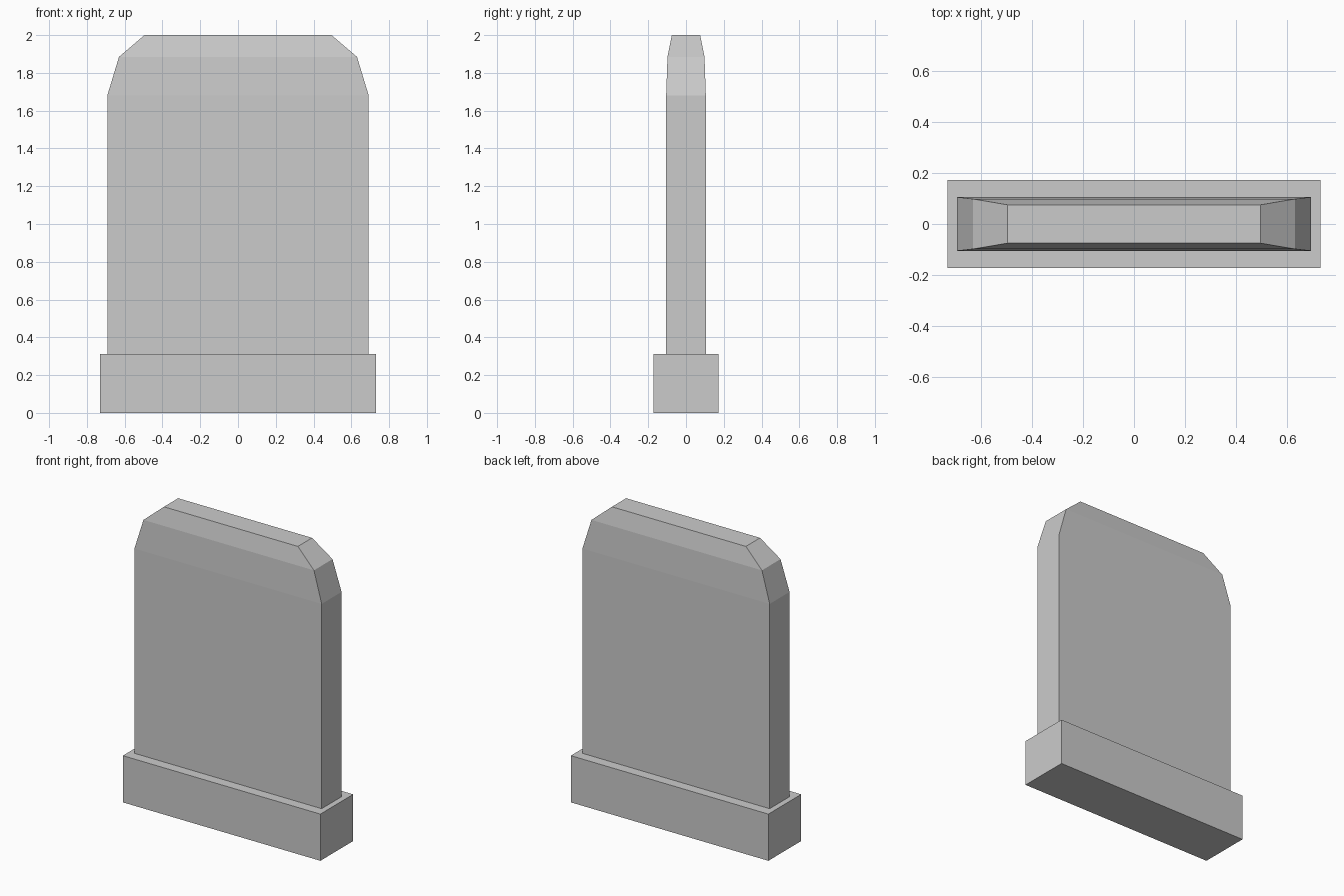
import bpy
import bmesh

cube = bpy.data.objects.get("Cube")
if cube:
    bpy.data.objects.remove(cube, do_unlink=True)

# Stone colour
stone = bpy.data.materials.new("grey stone")
stone.use_nodes = True
colour = (0.6, 0.6, 0.6, 1)
stone.diffuse_color = colour
stone.node_tree.nodes["Principled BSDF"].inputs["Base Color"].default_value = colour


def stacked_block(name, levels):
    """Closed solid through rectangles given as (half width, half depth, height)."""
    bm = bmesh.new()
    rings = [[bm.verts.new((sx * w, sy * d, z))
              for sx, sy in ((-1, -1), (1, -1), (1, 1), (-1, 1))]
             for w, d, z in levels]
    for low, high in zip(rings, rings[1:]):
        for i in range(4):
            j = (i + 1) % 4
            bm.faces.new((low[i], low[j], high[j], high[i]))
    bm.faces.new(rings[0][::-1])
    bm.faces.new(rings[-1])
    mesh = bpy.data.meshes.new(name)
    bm.to_mesh(mesh)
    bm.free()
    mesh.materials.append(stone)
    obj = bpy.data.objects.new(name, mesh)
    bpy.context.collection.objects.link(obj)
    return obj


# Plinth at the foot
stacked_block("plinth", [(0.73, 0.173, 0), (0.73, 0.173, 0.312)])

# Upright slab with a chamfered crown
stacked_block("slab", [(0.692, 0.105, 0.312), (0.692, 0.105, 1.68),
                       (0.63, 0.098, 1.885), (0.495, 0.075, 2)])
